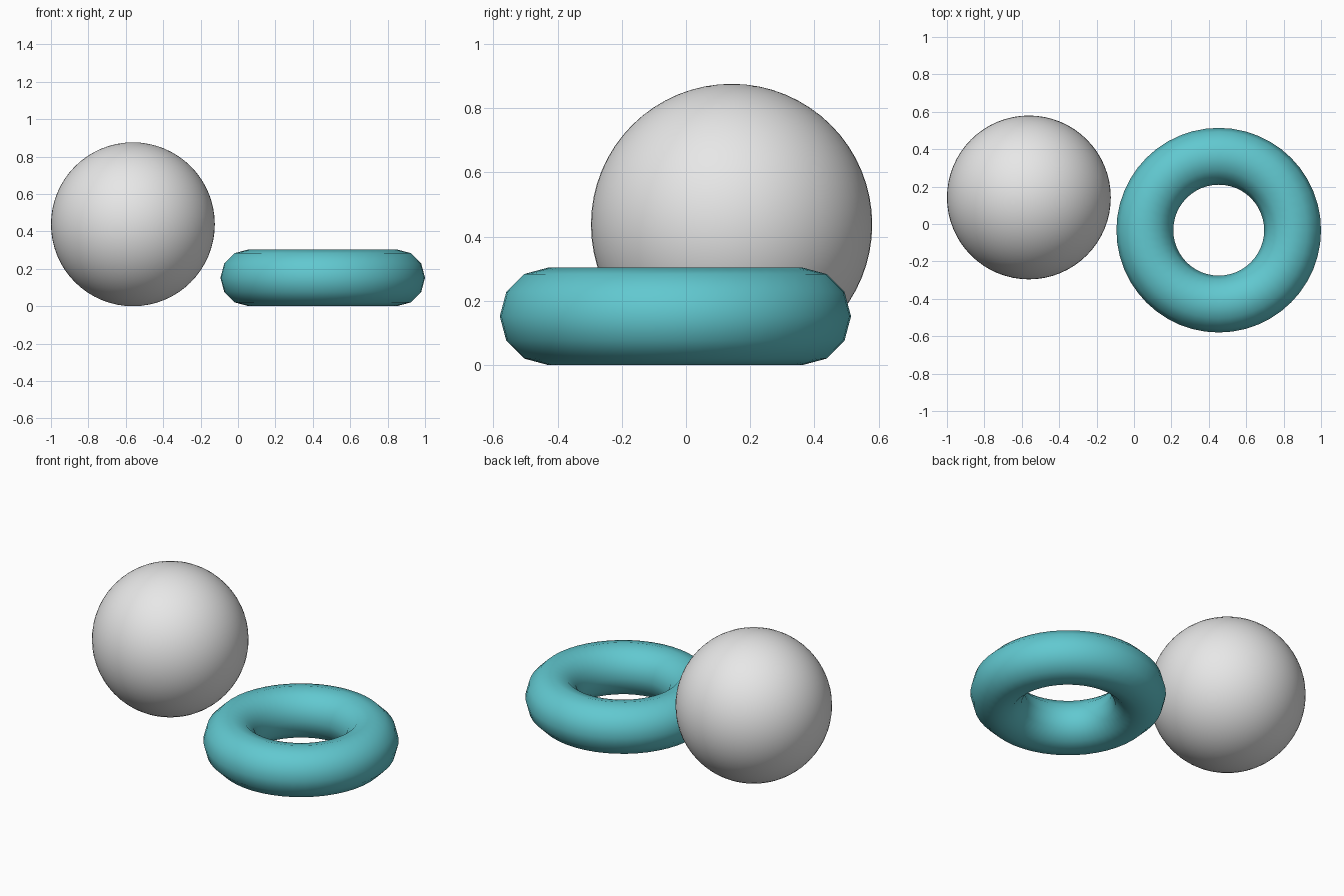
import bpy

cube = bpy.data.objects.get("Cube")
if cube:
    bpy.data.objects.remove(cube, do_unlink=True)


def material(name, colour):
    mat = bpy.data.materials.new(name)
    mat.use_nodes = True
    mat.diffuse_color = colour
    mat.node_tree.nodes["Principled BSDF"].inputs["Base Color"].default_value = colour
    return mat


def finish(name, mat):
    obj = bpy.context.object
    obj.name = name
    obj.data.materials.append(mat)
    bpy.ops.object.shade_smooth()


# Ball resting on the ground
BALL_R = 0.438
bpy.ops.mesh.primitive_uv_sphere_add(
    segments=64, ring_count=32, radius=BALL_R,
    location=(BALL_R - 1, 0.142, BALL_R))
finish("ball", material("light grey", (0.8, 0.8, 0.8, 1)))

# Ring lying flat beside it, with a twelve-sided tube
RING_R, TUBE_R = 0.395, 0.152
bpy.ops.mesh.primitive_torus_add(
    major_segments=48, minor_segments=12,
    major_radius=RING_R, minor_radius=TUBE_R,
    location=(1 - RING_R - TUBE_R, -0.033, TUBE_R))
finish("ring", material("teal", (0.12, 0.58, 0.63, 1)))
